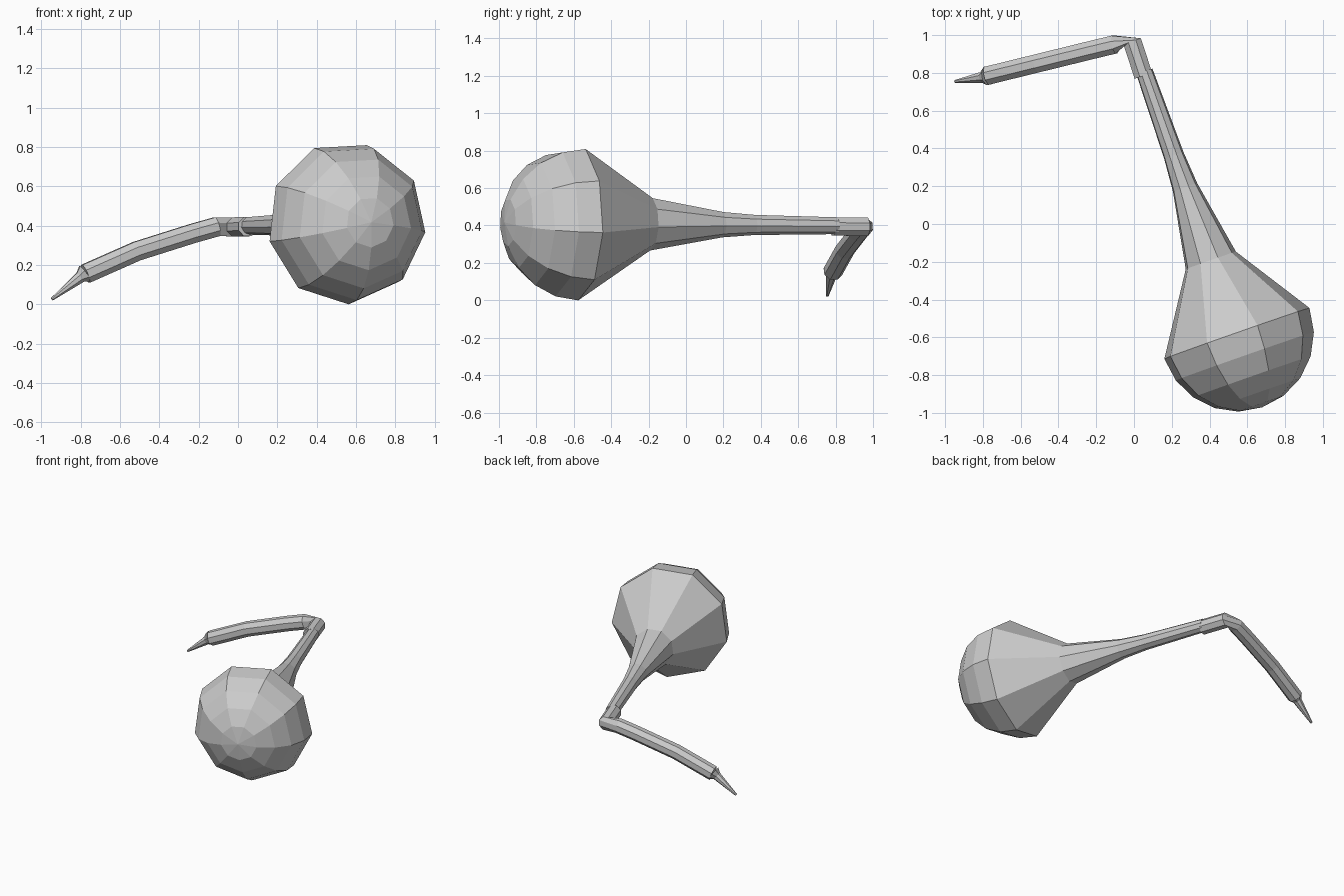
import bpy, bmesh
from math import sin, cos, radians, tau
from mathutils import Vector

if "Cube" in bpy.data.objects:
    bpy.data.objects.remove(bpy.data.objects["Cube"])


def loft(name, rings, sides, phase):
    """Skin a row of rings given as (centre, direction, radius); radius 0 is a point."""
    bm = bmesh.new()
    loops = []
    for centre, direction, r in rings:
        c, d = Vector(centre), Vector(direction).normalized()
        right = d.cross(Vector((0, 0, 1))).normalized()
        up = right.cross(d)
        if r == 0:
            loops.append([bm.verts.new(c)])
            continue
        loops.append([bm.verts.new(c + r * (right * cos(phase + tau * i / sides)
                                            + up * sin(phase + tau * i / sides)))
                      for i in range(sides)])
    for a, b in zip(loops, loops[1:]):
        for i in range(sides):
            j = (i + 1) % sides
            if len(b) == 1:
                bm.faces.new((a[i], a[j], b[0]))
            else:
                bm.faces.new((a[i], a[j], b[j], b[i]))
    for loop in (loops[0], loops[-1]):
        if len(loop) > 2:
            bm.faces.new(loop)
    bmesh.ops.recalc_face_normals(bm, faces=bm.faces)
    mesh = bpy.data.meshes.new(name)
    bm.to_mesh(mesh)
    bm.free()
    obj = bpy.data.objects.new(name, mesh)
    bpy.context.collection.objects.link(obj)
    return obj


# Bulb and tapering neck: one nine-sided body along a slanted axis
axis = Vector((0.331, -0.944, 0.009))
hub = Vector((0.541, -0.58, 0.413))
R = 0.414
profile = [(-1.47, 0.046), (-1.00, 0.055), (-0.82, 0.069), (-0.41, 0.143)]
profile += [(R * sin(radians(a)), R * cos(radians(a))) for a in (0, 18, 36, 54, 72)]
profile.append((R, 0))
# ring "right" points to -x along this axis, so the phase is mirrored
loft("bulb_body", [(hub + axis * t, axis, r) for t, r in profile], 9, radians(-93))

# Stem: sleeve over the neck, sharp elbow, then a drooping arm
neck_dir = (-0.331, 0.944, 0)
arm = [(-0.105, 0.95, 0.395), (-0.23, 0.92, 0.36),
       (-0.515, 0.85, 0.27), (-0.775, 0.786, 0.155)]
stem = [((0.05, 0.785, 0.395), neck_dir, 0.053), ((-0.01, 0.967, 0.393), neck_dir, 0.053)]
for i, p in enumerate(arm):
    before, after = Vector(arm[max(i - 1, 0)]), Vector(arm[min(i + 1, 3)])
    stem.append((p, after - before, 0.053))
loft("stem_arm", stem, 8, radians(22.5))

# Pointed tip at the end of the arm
tip_dir = Vector((-0.16, -0.025, -0.125))
loft("needle_tip", [(arm[3], tip_dir, 0.053), ((-0.802, 0.777, 0.137), tip_dir, 0.031),
                    ((-0.947, 0.755, 0.025), tip_dir, 0.008)], 8, radians(22.5))
